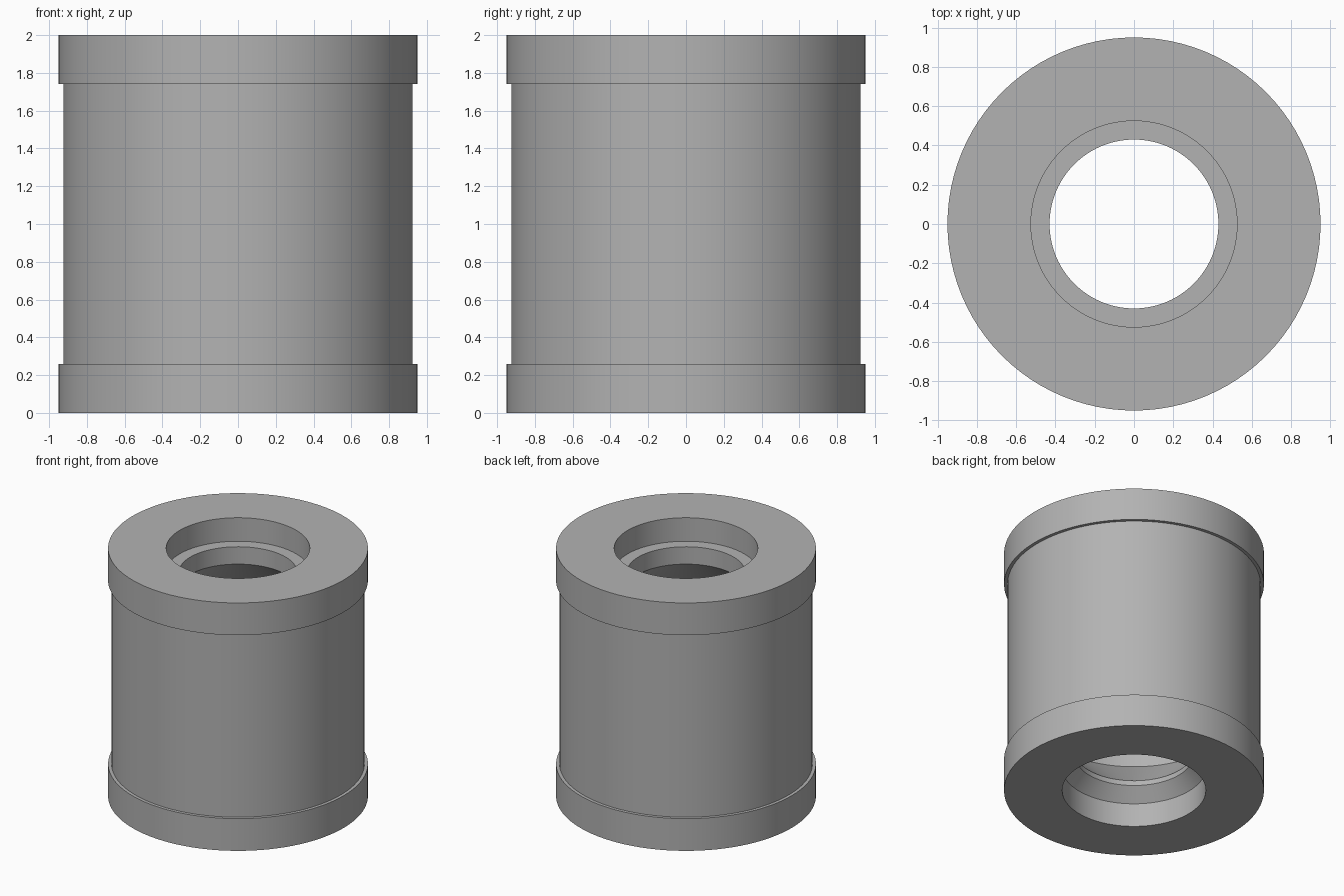
import bpy
import bmesh
import math

cube = bpy.data.objects.get("Cube")
if cube:
    bpy.data.objects.remove(cube, do_unlink=True)

GREY = (0.45, 0.45, 0.45, 1.0)
SEGMENTS = 96

metal = bpy.data.materials.new("plain grey")
metal.use_nodes = True
metal.diffuse_color = GREY
metal.node_tree.nodes["Principled BSDF"].inputs["Base Color"].default_value = GREY


def lathe(name, profile):
    """Spin a closed (radius, height) profile around the z axis."""
    bm = bmesh.new()
    verts = [bm.verts.new((r, 0, z)) for r, z in profile]
    edges = [bm.edges.new((a, b)) for a, b in zip(verts, verts[1:] + verts[:1])]
    bmesh.ops.spin(bm, geom=verts + edges, cent=(0, 0, 0), axis=(0, 0, 1),
                   angle=math.tau, steps=SEGMENTS, use_duplicate=False)
    bmesh.ops.remove_doubles(bm, verts=bm.verts, dist=0.0005)
    bmesh.ops.recalc_face_normals(bm, faces=bm.faces)
    mesh = bpy.data.meshes.new(name)
    bm.to_mesh(mesh)
    bm.free()
    mesh.materials.append(metal)
    obj = bpy.data.objects.new(name, mesh)
    bpy.context.collection.objects.link(obj)
    bpy.ops.object.select_all(action="DESELECT")
    obj.select_set(True)
    bpy.context.view_layer.objects.active = obj
    bpy.ops.object.shade_smooth_by_angle(angle=math.radians(25))
    return obj


# Outer wall with a raised collar at each end
flange, body = 0.95, 0.925
outside = [(flange, 0), (flange, 0.26), (body, 0.26),
           (body, 1.74), (flange, 1.74), (flange, 2)]

# Bore: top counterbore with flat ledge, neck, wide chamber, neck, bottom chamfer
mouth, neck, chamber = 0.525, 0.43, 0.71
bore = [(mouth, 2), (mouth, 1.81), (neck, 1.81), (neck, 1.67),
        (chamber, 1.39), (chamber, 0.61),
        (neck, 0.33), (neck, 0.29), (mouth, 0.19), (mouth, 0)]

lathe("hollow_sleeve", outside + bore)
